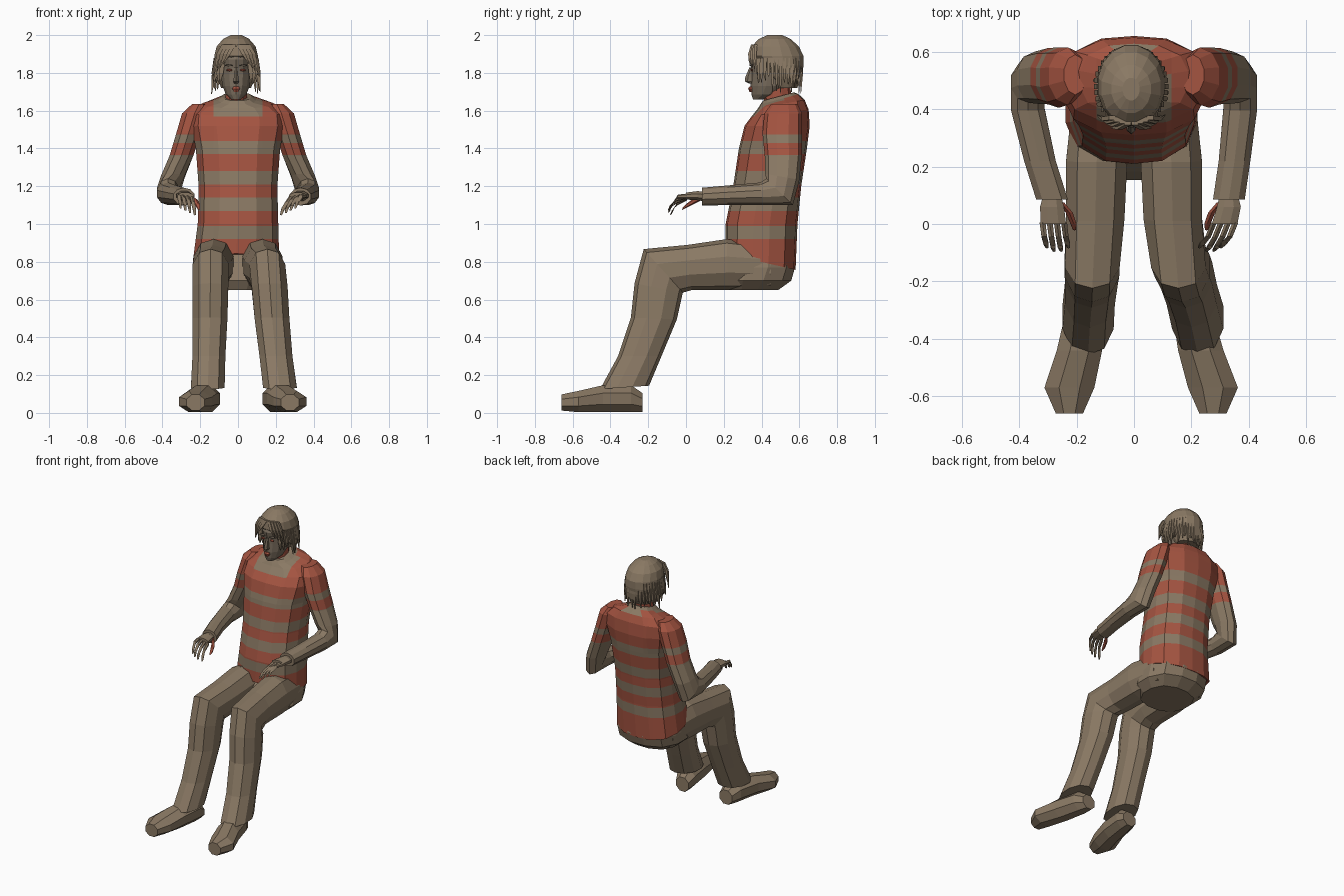
import bpy, bmesh, math, random
from mathutils import Vector

random.seed(4)


def material(name, rgb):
    m = bpy.data.materials.new(name)
    m.diffuse_color = (*rgb, 1)
    return m


TAN = material("tan cloth", (0.254, 0.191, 0.127))
RED = material("rust red", (0.376, 0.089, 0.053))
SKIN = material("dull skin", (0.195, 0.155, 0.112))


def loft(name, rings, n=10, mats=(TAN,), p=2.0, cuts=(), rule=None):
    """Skin rings (x, y, z, half width, half depth, tilt in degrees).
    Tilt 0 = flat ring, 90 = ring facing the front; cuts are (axis, value) planes."""
    bm = bmesh.new()
    loops = []
    for x, y, z, a, b, tilt in rings:
        t = math.radians(tilt)
        v = Vector((0, math.cos(t), math.sin(t)))
        loop = []
        for i in range(n):
            w = 2 * math.pi * (i + 0.5) / n
            c, s = math.cos(w), math.sin(w)
            k = (abs(c) ** p + abs(s) ** p) ** (-1 / p)
            co = Vector((x + a * k * c, y, z)) + v * (b * k * s)
            loop.append(bm.verts.new(co))
        loops.append(loop)
    for l0, l1 in zip(loops, loops[1:]):
        for i in range(n):
            j = (i + 1) % n
            bm.faces.new((l0[i], l0[j], l1[j], l1[i]))
    bm.faces.new(loops[0])
    bm.faces.new(loops[-1])
    for axis, value in cuts:
        no = Vector((0, 0, 0))
        no[axis] = 1
        bmesh.ops.bisect_plane(bm, geom=bm.verts[:] + bm.edges[:] + bm.faces[:],
                               plane_co=no * value, plane_no=no)
    bmesh.ops.recalc_face_normals(bm, faces=bm.faces[:])
    if rule:
        for f in bm.faces:
            f.material_index = rule(f.calc_center_median())
    me = bpy.data.meshes.new(name)
    bm.to_mesh(me)
    bm.free()
    for m in mats:
        me.materials.append(m)
    ob = bpy.data.objects.new(name, me)
    bpy.context.collection.objects.link(ob)
    return ob


def span(x, z, y0, y1, a, tilt=0):
    """Ring given by its front and back y."""
    return (x, (y0 + y1) / 2, z, a, (y1 - y0) / 2, tilt)


# striped shirt body
BANDS = [0.92, 0.99, 1.07, 1.14, 1.21, 1.28, 1.37, 1.44, 1.57]


def stripes(c):
    if c.z > 1.57:
        return 1 if (abs(c.x) > 0.13 or c.y > 0.52) and c.z < 1.67 else 0
    return 1 if sum(c.z > b for b in BANDS) % 2 == 0 else 0


loft("shirt", [
    span(-0.01, 0.80, 0.205, 0.585, 0.23, -13),
    span(0, 1.0, 0.21, 0.59, 0.215),
    span(0, 1.2, 0.25, 0.61, 0.21),
    span(0, 1.4, 0.28, 0.64, 0.225),
    span(0, 1.52, 0.31, 0.655, 0.25),
    span(0, 1.59, 0.35, 0.65, 0.245, 6),
    span(0, 1.635, 0.38, 0.63, 0.19, 10),
    span(-0.005, 1.66, 0.39, 0.60, 0.10, 15),
    span(-0.005, 1.675, 0.405, 0.575, 0.075, 15)],
    n=14, mats=(TAN, RED), p=2.6,
    cuts=[(2, b) for b in BANDS] + [(0, -0.13), (0, 0.13)], rule=stripes)

# seat of the trousers
loft("trouser_seat", [
    span(0, 0.65, 0.18, 0.49, 0.17),
    span(0, 0.70, 0.15, 0.56, 0.225),
    span(0, 0.77, 0.18, 0.58, 0.225),
    span(0, 0.88, 0.25, 0.56, 0.20)], n=12, p=2.5)

SLEEVE = [1.365, 1.43, 1.475]
for s, side in ((-1, "left"), (1, "right")):
    # arm with short striped sleeve over a long plain one
    w = 0.308 * s + 0.0225      # wrist x
    loft("arm_" + side, [
        (s * 0.205, 0.52, 1.635, 0.04, 0.07, 180),
        (s * 0.23, 0.515, 1.585, 0.07, 0.10, 180),
        (s * 0.262, 0.51, 1.48, 0.068, 0.105, 180),
        (s * 0.30, 0.515, 1.36, 0.066, 0.098, 180),
        (s * 0.345, 0.51, 1.25, 0.066, 0.092, 170),
        (s * 0.37, 0.495, 1.17, 0.062, 0.10, 135),
        (s * 0.37, 0.40, 1.16, 0.062, 0.06, 95),
        ((s * 0.37 + w) / 2, 0.22, 1.152, 0.058, 0.052, 90),
        (w, 0.085, 1.145, 0.058, 0.047, 90)],
        n=10, mats=(TAN, RED), cuts=[(2, b) for b in SLEEVE],
        rule=lambda c: int(c.z > 1.475 or 1.365 < c.z < 1.43))

    # palm, four bent fingers and thumb
    lean = -0.05 if s > 0 else 0.015
    loft("palm_" + side, [
        (w, 0.10, 1.145, 0.034, 0.028, 90),
        (w, 0.06, 1.15, 0.045, 0.026, 90),
        (w + lean * 0.3, 0.0, 1.148, 0.048, 0.02, 90)], n=8)
    for i in range(4):
        x = w + lean * 0.3 + (i - 1.5) * 0.025
        drop = 0.012 * (i if s < 0 else 3 - i)
        tip = 0.012 * (abs(i - 1.5) > 1)
        loft("finger_" + side, [
            (x, 0.005, 1.148 - drop * 0.3, 0.012, 0.013, 90),
            (x + lean * 0.4, -0.045, 1.145 - drop, 0.011, 0.011, 80),
            (x + lean * 0.8, -0.08 + tip, 1.115 - drop, 0.01, 0.01, 45),
            (x + lean, -0.092 + tip, 1.085 - drop, 0.006, 0.006, 30)], n=6)
    loft("thumb_" + side, [
        (w - s * 0.03, 0.075, 1.14, 0.014, 0.018, 90),
        (w - s * 0.06, 0.04, 1.12, 0.014, 0.015, 90),
        (w - s * 0.075, 0.0, 1.095, 0.012, 0.012, 80),
        (w - s * 0.078, -0.02, 1.08, 0.006, 0.006, 70)], n=6, mats=(RED,))

    # trouser leg: thigh forward, knee, shin down to a flared hem
    knee, shin, hem = (0.155, 0.18, 0.222) if s > 0 else (0.145, 0.148, 0.16)
    loft("trouser_leg_" + side, [
        (s * 0.12, 0.45, 0.775, 0.095, 0.115, 90),
        (s * 0.13, 0.22, 0.785, 0.11, 0.135, 92),
        (s * 0.135, 0.02, 0.77, 0.105, 0.12, 95),
        (s * knee, -0.12, 0.752, 0.098, 0.155, 132),
        (s * (knee + shin) / 2, -0.145, 0.66, 0.098, 0.13, 168),
        (s * shin, -0.17, 0.50, 0.095, 0.122, 178),
        (s * (shin + hem) / 2, -0.245, 0.30, 0.09, 0.115, 180),
        (s * hem, -0.325, 0.135, 0.092, 0.13, 184)], n=10, p=2.3)

    # blunt shoe, toe turned out
    heel, toe = (0.19, 0.275) if s > 0 else (0.155, 0.225)
    mid = (heel + toe) / 2
    loft("shoe_" + side, [
        (s * heel, -0.23, 0.055, 0.05, 0.05, 90),
        (s * (heel + 0.01), -0.29, 0.075, 0.07, 0.072, 90),
        (s * mid, -0.44, 0.075, 0.08, 0.072, 90),
        (s * toe, -0.57, 0.06, 0.088, 0.057, 90),
        (s * toe, -0.66, 0.055, 0.048, 0.043, 90)], n=8, p=3.5)

# neck and head
HX = -0.01
loft("neck", [
    span(HX, 1.61, 0.42, 0.57, 0.065),
    span(HX, 1.67, 0.41, 0.56, 0.06),
    span(HX, 1.74, 0.41, 0.55, 0.06)], n=10, mats=(RED,))
loft("head", [
    span(HX, 1.66, 0.355, 0.41, 0.026),
    span(HX, 1.685, 0.347, 0.50, 0.055),
    span(HX, 1.73, 0.342, 0.55, 0.074),
    span(HX, 1.79, 0.345, 0.58, 0.083),
    span(HX, 1.825, 0.345, 0.585, 0.085),
    span(HX, 1.87, 0.335, 0.59, 0.085),
    span(HX, 1.93, 0.36, 0.57, 0.078),
    span(HX, 1.975, 0.42, 0.52, 0.04)], n=14, mats=(SKIN,))
loft("nose", [
    span(HX, 1.828, 0.335, 0.37, 0.009),
    span(HX, 1.775, 0.313, 0.37, 0.014),
    span(HX, 1.755, 0.312, 0.37, 0.018),
    span(HX, 1.745, 0.33, 0.37, 0.012)], n=6, mats=(SKIN,))
loft("lips", [
    span(HX, 1.728, 0.336, 0.36, 0.016),
    span(HX, 1.716, 0.329, 0.36, 0.024),
    span(HX, 1.70, 0.336, 0.36, 0.014)], n=6, mats=(RED,))
for s in (-1, 1):
    loft("eye", [(HX + s * 0.036, 0.352, 1.815, 0.017, 0.007, 90),
                 (HX + s * 0.036, 0.343, 1.815, 0.012, 0.004, 90)], n=6, mats=(RED,))
    loft("brow", [(HX + s * 0.038, 0.355, 1.84, 0.024, 0.005, 90),
                  (HX + s * 0.038, 0.337, 1.84, 0.02, 0.004, 90)], n=6, mats=(SKIN,))

# hair: cap plus hanging locks and a parted fringe
loft("hair_cap", [
    span(HX, 1.72, 0.47, 0.59, 0.08),
    span(HX, 1.78, 0.43, 0.615, 0.108),
    span(HX, 1.84, 0.385, 0.625, 0.118),
    span(HX, 1.89, 0.338, 0.625, 0.118),
    span(HX, 1.94, 0.345, 0.60, 0.105),
    span(HX, 1.98, 0.385, 0.555, 0.07),
    span(HX, 2.0, 0.43, 0.51, 0.03)], n=16)


def lock(pts, width):
    sizes = (width, width * 0.9, width * 0.15)
    loft("hair_lock", [(*q, r, r * 0.7, 0) for q, r in zip(pts, sizes)], n=4)


COUNT = 30
for i in range(COUNT):
    w = math.radians(-48 + 276 * i / (COUNT - 1))
    c, s = math.cos(w), math.sin(w)
    flick = random.uniform(0.98, 1.22)
    end = random.uniform(1.685, 1.75) if s > -0.3 else random.uniform(1.74, 1.79)
    lock([(HX + 0.105 * c, 0.48 + 0.128 * s, 1.88),
          (HX + 0.118 * c, 0.48 + 0.132 * s, 1.80),
          (HX + 0.112 * c * flick, 0.48 + 0.122 * s * min(flick, 1.05), end)], 0.019)
for s in (-1, 1):
    for i in range(4):
        lock([(HX + s * (0.012 + 0.018 * i), 0.352 + 0.006 * i, 1.95),
              (HX + s * (0.04 + 0.018 * i), 0.336 + 0.01 * i, 1.90),
              (HX + s * (0.07 + 0.016 * i), 0.335 + 0.015 * i, 1.845 - 0.02 * i)], 0.016)
